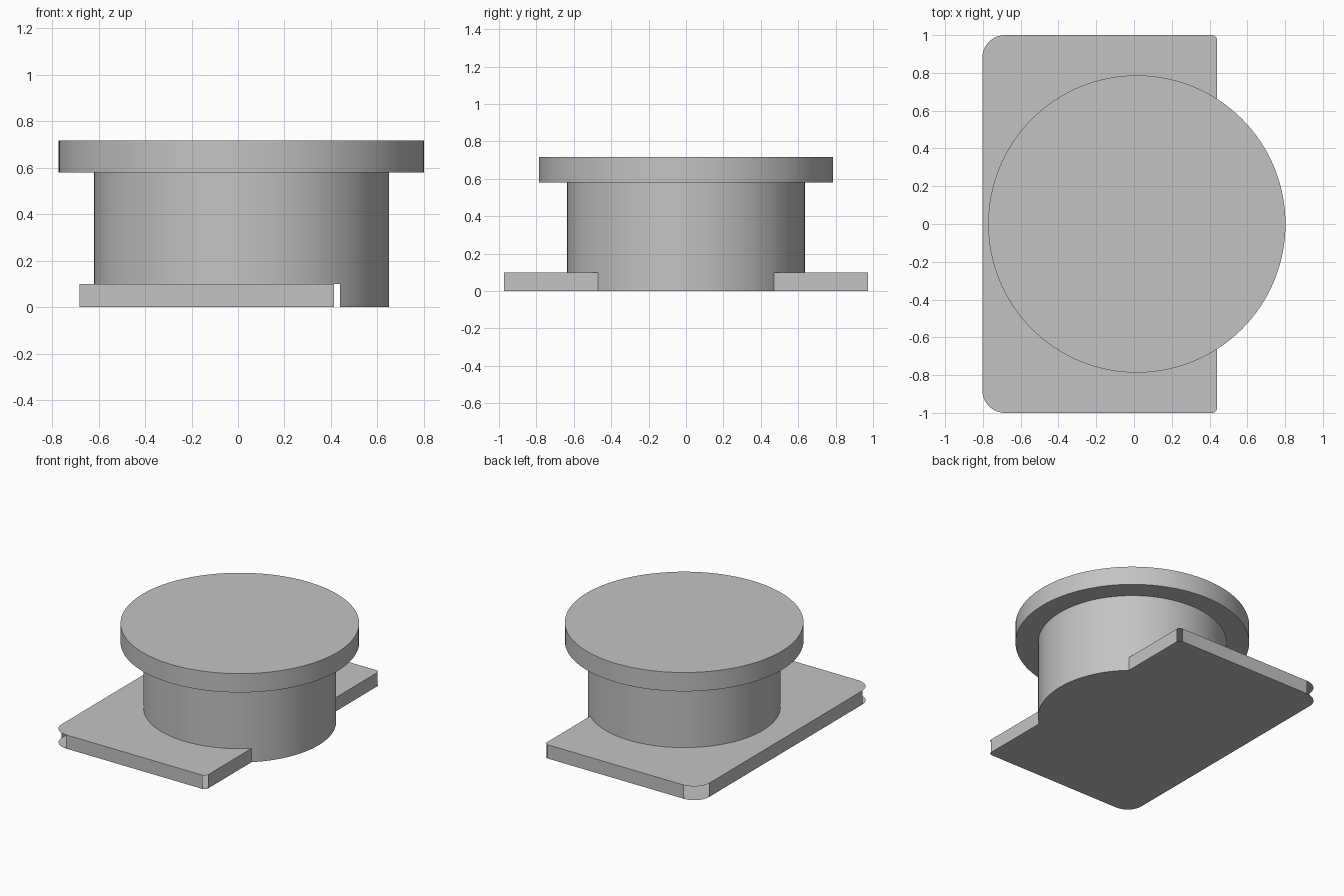
import bpy, bmesh, math
from mathutils import Vector

cube = bpy.data.objects.get("Cube")
if cube:
    bpy.data.objects.remove(cube, do_unlink=True)

GREY = bpy.data.materials.new("plain_grey")
GREY.use_nodes = True
GREY.diffuse_color = (0.55, 0.55, 0.55, 1)
GREY.node_tree.nodes["Principled BSDF"].inputs["Base Color"].default_value = (0.55, 0.55, 0.55, 1)

CENTRE_X, DRUM_R, LID_R = 0.015, 0.635, 0.787
LEFT, RIGHT, DEPTH = -0.803, 0.44, 1.0
BIG_R, SMALL_R = 0.12, 0.027
PLATE_H, LID_LOW, LID_TOP = 0.1, 0.58, 0.717
SEGMENTS = 128


def finish(bm, name, smooth=False):
    """Turn a bmesh into a named, coloured object."""
    mesh = bpy.data.meshes.new(name)
    bm.to_mesh(mesh)
    bm.free()
    mesh.materials.append(GREY)
    obj = bpy.data.objects.new(name, mesh)
    bpy.context.collection.objects.link(obj)
    if smooth:
        bpy.ops.object.select_all(action="DESELECT")
        obj.select_set(True)
        bpy.context.view_layer.objects.active = obj
        bpy.ops.object.shade_smooth_by_angle(angle=math.radians(35))
    return obj


def corner(cx, cy, r, start):
    """Quarter arc, counter-clockwise from the start angle."""
    angles = [math.radians(start + 90 * i / 10) for i in range(11)]
    return [(cx + r * math.cos(a), cy + r * math.sin(a)) for a in angles]


def ring(bm, r, z):
    return [bm.verts.new((CENTRE_X + r * math.cos(a), r * math.sin(a), z))
            for a in (2 * math.pi * i / SEGMENTS for i in range(SEGMENTS))]


def bridge(bm, low, high):
    faces = []
    for i in range(SEGMENTS):
        j = (i + 1) % SEGMENTS
        faces.append(bm.faces.new((low[i], low[j], high[j], high[i])))
    return faces


# Base plate: rounded sheets above and below, with walls on the straight sides only
outline = (corner(RIGHT - SMALL_R, DEPTH - SMALL_R, SMALL_R, 0)
           + corner(LEFT + BIG_R, DEPTH - BIG_R, BIG_R, 90)
           + corner(LEFT + BIG_R, BIG_R - DEPTH, BIG_R, 180)
           + corner(RIGHT - SMALL_R, SMALL_R - DEPTH, SMALL_R, 270))
bm = bmesh.new()
bottom = [bm.verts.new((x, y, 0)) for x, y in outline]
top = [bm.verts.new((x, y, PLATE_H)) for x, y in outline]
bm.faces.new(list(reversed(bottom)))
bm.faces.new(top)
for k in (10, 21, 32):
    bm.faces.new((bottom[k], bottom[k + 1], top[k + 1], top[k]))
# Right side walls stop where they meet the drum
meet_y = math.sqrt(DRUM_R ** 2 - (RIGHT - CENTRE_X) ** 2)
for side in (-1, 1):
    y_out = side * (DEPTH - SMALL_R)
    pts = [(side * meet_y, 0), (y_out, 0), (y_out, PLATE_H), (side * meet_y, PLATE_H)]
    if side < 0:
        pts.reverse()
    bm.faces.new([bm.verts.new((RIGHT, y, z)) for y, z in pts])
finish(bm, "base_plate")

# Drum wall standing on the plate
bm = bmesh.new()
bridge(bm, ring(bm, DRUM_R, PLATE_H), ring(bm, DRUM_R, LID_LOW))
finish(bm, "drum", smooth=True)

# Drum foot: the part beyond the plate reaches the ground
bm = bmesh.new()
low = ring(bm, DRUM_R, 0)
bridge(bm, low, ring(bm, DRUM_R, PLATE_H))
bm.faces.new(list(reversed(low)))
bmesh.ops.bisect_plane(bm, geom=bm.verts[:] + bm.edges[:] + bm.faces[:],
                       plane_co=Vector((RIGHT, 0, 0)), plane_no=Vector((1, 0, 0)),
                       clear_inner=True)
finish(bm, "drum_foot", smooth=True)

# Lid disc, overhanging the drum
bm = bmesh.new()
low, high = ring(bm, LID_R, LID_LOW), ring(bm, LID_R, LID_TOP)
bridge(bm, low, high)
bm.faces.new(list(reversed(low)))
bm.faces.new(high)
finish(bm, "lid", smooth=True)
